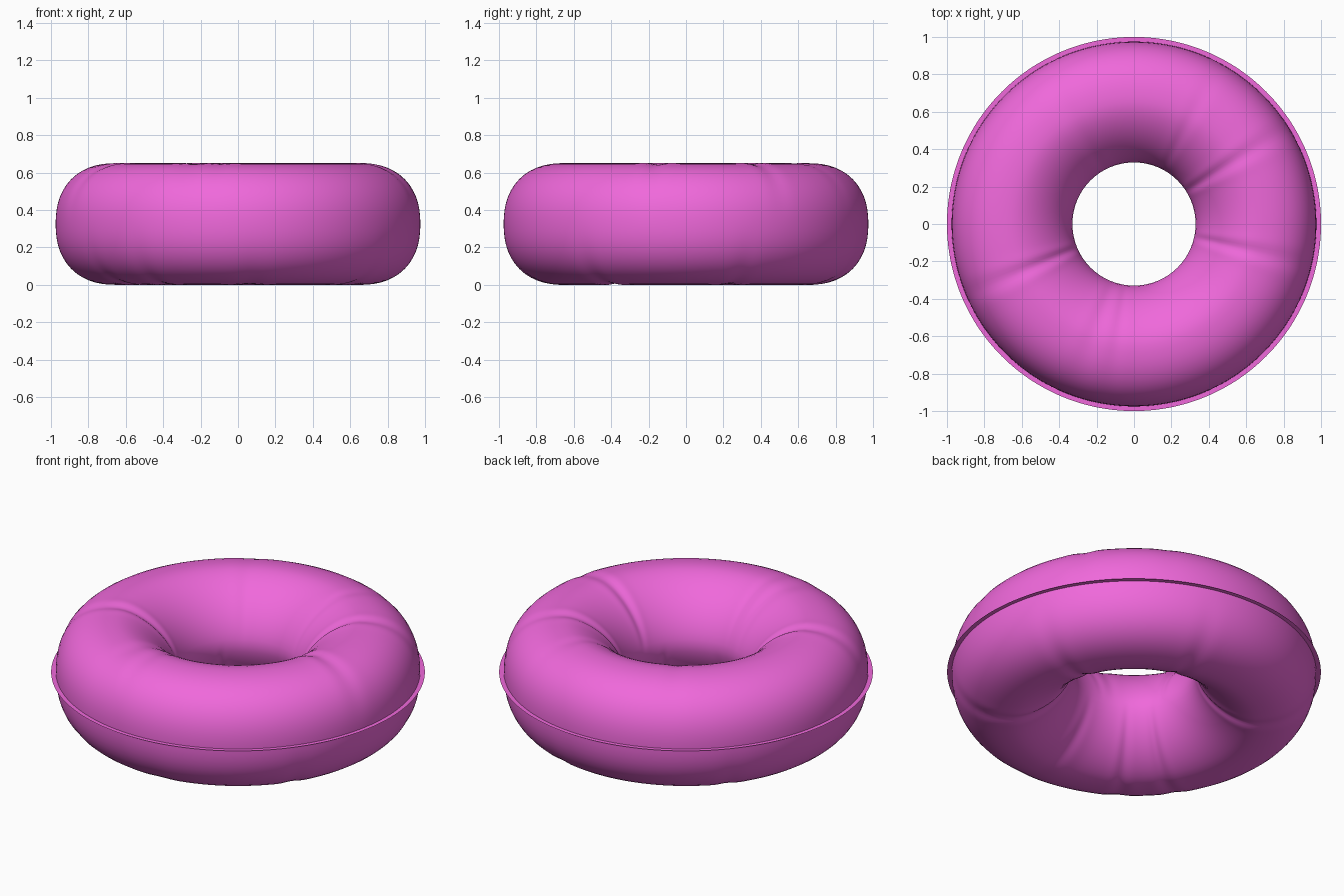
import bpy, bmesh, math

if "Cube" in bpy.data.objects:
    bpy.data.objects.remove(bpy.data.objects["Cube"])

TAU = 2 * math.pi
R, A, H = 0.652, 0.323, 0.325      # ring radius, tube half-width, tube half-height

mat = bpy.data.materials.new("pink_vinyl")
mat.diffuse_color = (0.87, 0.14, 0.71, 1)
mat.use_nodes = True
mat.node_tree.nodes["Principled BSDF"].inputs["Base Color"].default_value = mat.diffuse_color

# creases: angle (deg), width (deg), depth, side (+1 top, -1 bottom)
CREASES = [(203, 3, .016, 1), (347, 3, .014, 1), (32, 3, .014, 1), (250, 4, .006, 1),
           (262, 3, .005, 1), (62, 3, .005, 1), (120, 4, .005, 1),
           (215, 3, .014, -1), (236, 3, .012, -1), (275, 4, .007, -1), (325, 3, .014, -1),
           (20, 3, .012, -1), (75, 3, .010, -1), (140, 3, .012, -1)]


def wrinkle(theta, phi):
    """Inward offset of the skin from the radial creases."""
    d = 0
    s = math.sin(phi)
    inner = 0.5 - 0.5 * math.cos(phi)
    for deg, width, depth, side in CREASES:
        if s * side <= 0:
            continue
        a = (math.degrees(theta) - deg + 180) % 360 - 180
        t = a / width
        d += depth * (1 - 0.5 * t * t) * math.exp(-t * t / 2) * abs(s) * (0.3 + 0.7 * inner)
    return d


def finish(bm, name):
    bmesh.ops.recalc_face_normals(bm, faces=bm.faces)
    me = bpy.data.meshes.new(name)
    bm.to_mesh(me)
    bm.free()
    me.polygons.foreach_set("use_smooth", [True] * len(me.polygons))
    me.materials.append(mat)
    ob = bpy.data.objects.new(name, me)
    bpy.context.collection.objects.link(ob)
    return ob


def sweep(name, point, n, m, closed):
    """Revolve a profile of m points through n steps."""
    bm = bmesh.new()
    rows = []
    for i in range(n):
        th = TAU * i / n
        row = []
        for j in range(m):
            r, z = point(th, j)
            row.append(bm.verts.new((r * math.cos(th), r * math.sin(th), z)))
        rows.append(row)
    for i in range(n):
        a, b = rows[i], rows[(i + 1) % n]
        for j in range(m if closed else m - 1):
            k = (j + 1) % m
            bm.faces.new((a[j], b[j], b[k], a[k]))
    return finish(bm, name)


# inflated tube: full outside, slightly pinched at the inner seam
M = 56


def tube_point(th, j):
    phi = TAU * j / M
    c, s = math.cos(phi), math.sin(phi)
    p = 2.3 if c > 0 else 1.7
    k = (abs(c) ** p + abs(s) ** p) ** (-1 / p) - wrinkle(th, phi) / H
    return R + A * k * c, H + H * k * s


sweep("inflatable_tube", tube_point, 240, M, True)

# thin welded seam around the outside
sweep("outer_seam", lambda th, j: ((0.965, 1.0)[j], H), 240, 2, False)
